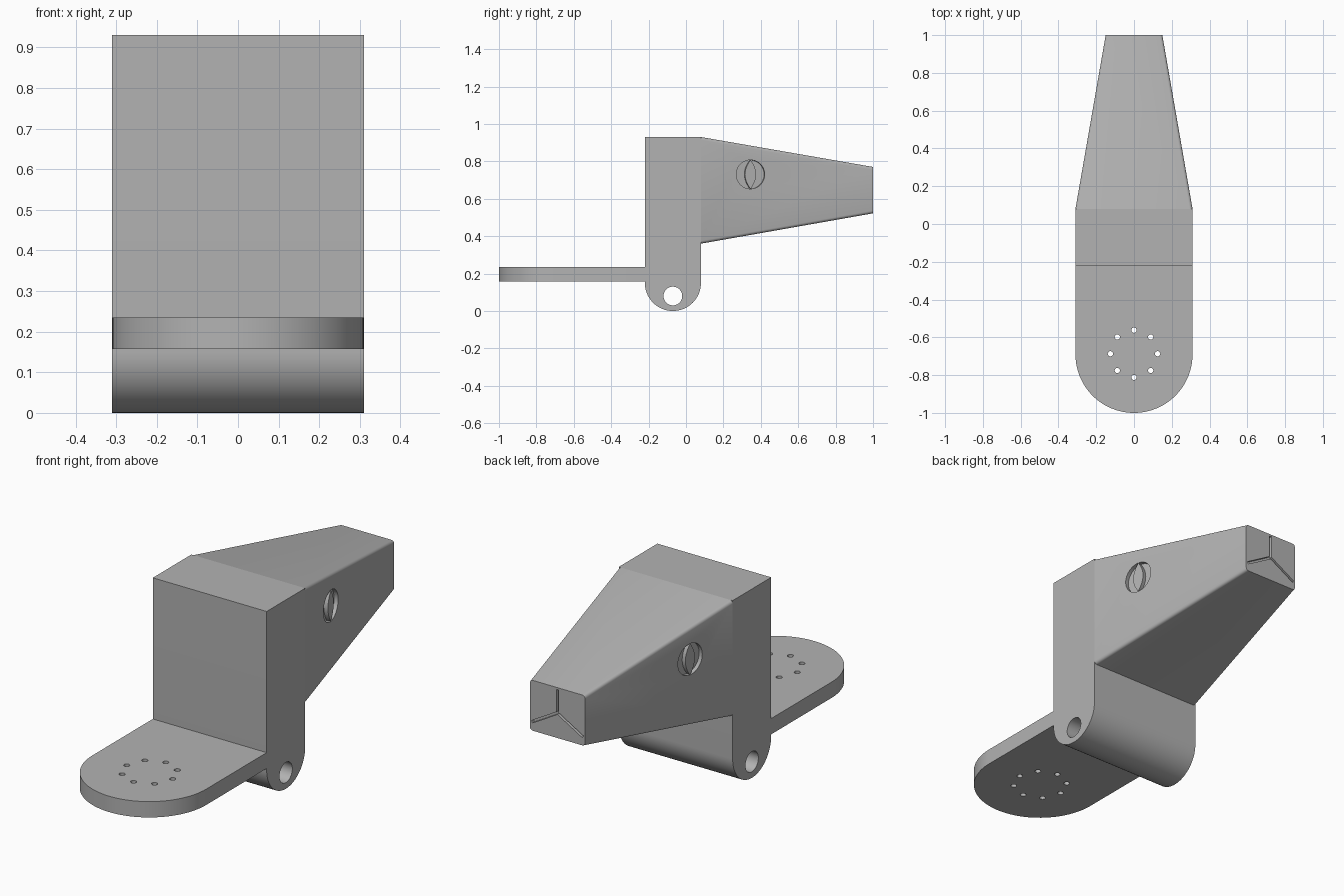
import bpy, bmesh
from math import sin, cos, pi, radians
from mathutils import Vector

if "Cube" in bpy.data.objects:
    bpy.data.objects.remove(bpy.data.objects["Cube"], do_unlink=True)

grey = bpy.data.materials.new("plain grey")
grey.use_nodes = True
grey.diffuse_color = (0.45, 0.45, 0.45, 1)
grey.node_tree.nodes["Principled BSDF"].inputs["Base Color"].default_value = (0.45, 0.45, 0.45, 1)

X, Y, Z = Vector((1, 0, 0)), Vector((0, 1, 0)), Vector((0, 0, 1))


def finish(name, bm):
    bmesh.ops.recalc_face_normals(bm, faces=bm.faces)
    mesh = bpy.data.meshes.new(name)
    bm.to_mesh(mesh)
    bm.free()
    mesh.materials.append(grey)
    obj = bpy.data.objects.new(name, mesh)
    bpy.context.collection.objects.link(obj)
    return obj


def prism(name, points, origin, u, v, lo, hi):
    """Extrude a flat outline in the u, v plane from lo to hi along u x v."""
    bm = bmesh.new()
    w = u.cross(v)
    face = bm.faces.new([bm.verts.new(Vector(origin) + u * a + v * b + w * lo) for a, b in points])
    moved = bmesh.ops.extrude_face_region(bm, geom=[face], use_keep_orig=True)["geom"]
    bmesh.ops.translate(bm, vec=w * (hi - lo), verts=[g for g in moved if isinstance(g, bmesh.types.BMVert)])
    return finish(name, bm)


def arc(radius, start, end, steps, centre=(0, 0)):
    angles = [radians(start + (end - start) * i / steps) for i in range(steps + 1)]
    return [(centre[0] + radius * cos(a), centre[1] + radius * sin(a)) for a in angles]


def circle(radius, steps):
    return arc(radius, 0, 360, steps)[:-1]


def cut(obj, cutters):
    for cutter in cutters:
        cutter.hide_render = True
        mod = obj.modifiers.new("cut", 'BOOLEAN')
        mod.operation, mod.solver, mod.object = 'DIFFERENCE', 'EXACT', cutter
        bpy.context.view_layer.objects.active = obj
        bpy.ops.object.modifier_apply(modifier=mod.name)
        bpy.data.objects.remove(cutter, do_unlink=True)


# Upright block with a rounded foot and a cross pin hole
block = prism("upright_block", [(-0.22, 0.93)] + arc(0.15, 180, 360, 32, (-0.07, 0.15)) + [(0.08, 0.93)],
              (0, 0, 0), Y, Z, -0.31, 0.31)
cut(block, [prism("pin_hole", circle(0.05, 40), (0, -0.07, 0.08), Y, Z, -0.5, 0.5)])

# Round-ended plate with a ring of small holes
plate = prism("base_plate", [(-0.31, -0.22)] + arc(0.31, 180, 360, 48, (0, -0.69)) + [(0.31, -0.22)],
              (0, 0, 0), X, Y, 0.157, 0.235)
cut(plate, [prism("screw_hole", circle(0.014, 16),
                  (0.125 * cos(i * pi / 4), -0.687 + 0.125 * sin(i * pi / 4), 0.2), X, Y, -0.2, 0.2)
            for i in range(8)])

# Tapered snout with softened long edges
bm = bmesh.new()
rings = []
for y, half, low, high in ((0.08, 0.31, 0.36, 0.93), (1.0, 0.15, 0.522, 0.77)):
    rings.append([bm.verts.new((x, y, z)) for x, z in
                  ((-half, low), (half, low), (half, high), (-half, high))])
    bm.faces.new(rings[-1])
for i in range(4):
    j = (i + 1) % 4
    bm.faces.new((rings[0][i], rings[0][j], rings[1][j], rings[1][i]))
long_edges = [bm.edges.get((a, b)) for a, b in zip(*rings)]
bmesh.ops.bevel(bm, geom=long_edges, offset=0.015, segments=4, profile=0.5, affect='EDGES')
snout = finish("tapered_snout", bm)

# Round eye recesses, leaving a narrow upright pupil standing in each
R = 0.077
cutters = []
for side in (-1, 1):
    along = Vector((-side * 0.16, 0.92, 0)).normalized()
    for flip in (-1, 1):
        outer = arc(R, -90, 90, 24)
        inner = [(0.03 * (1 - (b / R) ** 2), b) for a, b in reversed(outer[1:-1])]
        crescent = [(flip * a, b) for a, b in outer + inner]
        cutters.append(prism("eye_recess", crescent, (side * 0.264, 0.345, 0.73), along, Z, -0.02, 0.02))

# Three-armed groove in the snout tip
for angle, length in ((90, 0.115), (210, 0.16), (330, 0.16)):
    a = radians(angle)
    u, v = X * cos(a) + Z * sin(a), Z * cos(a) - X * sin(a)
    cutters.append(prism("tip_groove", [(0, -0.006), (length, -0.006), (length, 0.006), (0, 0.006)],
                         (0, 1.0, 0.645), u, v, -0.015, 0.015))
cut(snout, cutters)

# Smooth curved surfaces, keep hard edges
for obj in (block, plate, snout):
    bpy.ops.object.select_all(action='DESELECT')
    obj.select_set(True)
    bpy.context.view_layer.objects.active = obj
    bpy.ops.object.shade_smooth_by_angle(angle=radians(30))
